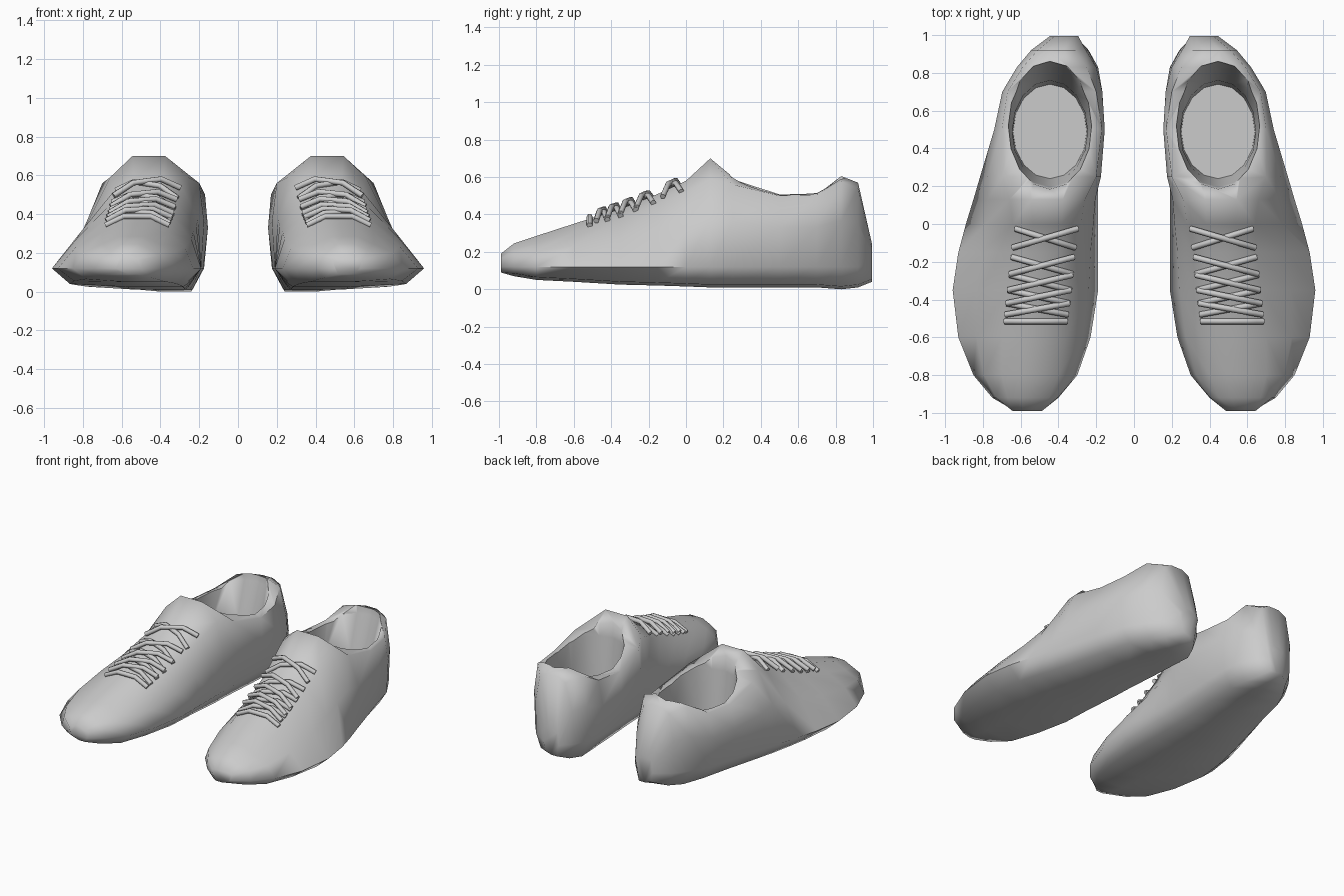
import bpy, bmesh, math

cube = bpy.data.objects.get("Cube")
if cube:
    bpy.data.objects.remove(cube, do_unlink=True)

grey = bpy.data.materials.new("plain_grey")
grey.use_nodes = True
colour = (0.6, 0.6, 0.6, 1)
grey.diffuse_color = colour
grey.node_tree.nodes["Principled BSDF"].inputs["Base Color"].default_value = colour

# Cross-sections from toe to heel:
# y, inner x, outer x, bottom z, top z, top centre x, shoulder half-width, shoulder drop
STATIONS = [
    (-.99, .50, .63, .09, .19, .565, .05, .02),
    (-.92, .40, .75, .07, .245, .56, .11, .03),
    (-.8, .30, .85, .05, .285, .55, .15, .04),
    (-.6, .23, .93, .04, .35, .53, .17, .045),
    (-.35, .19, .96, .025, .43, .50, .17, .05),
    (-.15, .19, .93, .02, .51, .48, .17, .05),
    (0, .19, .89, .015, .58, .46, .18, .06),
    (.13, .19, .85, .01, .70, .46, .2, .11),
    (.25, .19, .815, .01, .60, .45, .25, .04),
    (.5, .18, .74, .01, .52, .435, .265, .02),
    (.7, .175, .685, .01, .525, .435, .235, .02),
    (.83, .19, .61, 0, .605, .42, .17, .03),
    (.92, .24, .54, .01, .57, .41, .10, .03),
    (.995, .31, .43, .04, .24, .37, .05, .03),
]

# Opening: height, centre y, half-width, half-length
OPENING = [(.08, .49, .195, .25), (.3, .49, .2, .27),
           (.55, .525, .225, .33), (.8, .53, .25, .36)]


def section(y, xi, xo, z0, zt, xc, w, ds):
    """Closed outline of the shoe at one station."""
    wide_z, bulge = .12, .02
    inset = .12 * (xo - xi)
    shoulder = zt - ds
    mid_z = (wide_z + shoulder) / 2 + bulge
    return [(x, y, z) for x, z in (
        (xi + inset, z0), ((xi + xo) / 2, z0), (xo - inset, z0 + .015),
        (xo, wide_z), ((xo + xc + w) / 2 + bulge, mid_z), (xc + w, shoulder),
        (xc + w * .42, zt), (xc - w * .42, zt),
        (xc - w, shoulder), ((xi + xc - w) / 2 - bulge, mid_z), (xi, wide_z))]


def oval(z, cy, rx, ry, sides=16):
    turn = math.tau / sides
    return [(.445 + rx * math.cos(i * turn), cy + ry * math.sin(i * turn), z)
            for i in range(sides)]


def loft(name, rings, side):
    """Skin a list of equal rings into a capped solid."""
    bm = bmesh.new()
    loops = [[bm.verts.new((side * x, y, z)) for x, y, z in ring] for ring in rings]
    for a, b in zip(loops, loops[1:]):
        for i in range(len(a)):
            j = (i + 1) % len(a)
            bm.faces.new((a[i], a[j], b[j], b[i]))
    bm.faces.new(loops[0])
    bm.faces.new(loops[-1])
    bmesh.ops.recalc_face_normals(bm, faces=bm.faces)
    mesh = bpy.data.meshes.new(name)
    bm.to_mesh(mesh)
    bm.free()
    mesh.materials.append(grey)
    obj = bpy.data.objects.new(name, mesh)
    bpy.context.collection.objects.link(obj)
    return obj


def upper_at(y):
    """Top height, centre, half-width and drop of the upper at y."""
    for a, b in zip(STATIONS, STATIONS[1:]):
        if a[0] <= y <= b[0]:
            f = (y - a[0]) / (b[0] - a[0])
            return [p + (q - p) * f for p, q in zip(a[4:], b[4:])]


def laces(name, side):
    curve = bpy.data.curves.new(name, "CURVE")
    curve.dimensions = "3D"
    curve.bevel_depth = .016
    curve.bevel_resolution = 1
    curve.use_fill_caps = True

    def strand(y_mid, slope, lift):
        steps = (-1, -.75, -.42, 0, .42, .75, 1)
        spline = curve.splines.new("POLY")
        spline.points.add(len(steps) - 1)
        for point, t in zip(spline.points, steps):
            y = y_mid + slope * t
            top, centre, half, drop = upper_at(y)
            z = top + lift - drop * max(0, abs(t) - .42) / .58
            point.co = (side * (centre + t * .165), y, z, 1)

    # Straight bar at the toe end, then crossing pairs up to the throat
    strand(-.515, 0, .012)
    for y_mid, slope in ((-.45, .03), (-.385, .035), (-.31, .04), (-.22, .045), (-.075, .05)):
        strand(y_mid, slope, .012)
        strand(y_mid, -slope, .026)
    curve.materials.append(grey)
    bpy.context.collection.objects.link(bpy.data.objects.new(name, curve))


for label, side in (("left", 1), ("right", -1)):
    # Shoe body hollowed by the foot opening
    shoe = loft(label + "_shoe_body", [section(*s) for s in STATIONS], side)
    cutter = loft(label + "_opening_cutter", [oval(*r) for r in OPENING], side)
    cutter.hide_render = True
    cut = shoe.modifiers.new("opening", "BOOLEAN")
    cut.operation = "DIFFERENCE"
    cut.solver = "EXACT"
    cut.object = cutter
    bpy.ops.object.select_all(action="DESELECT")
    bpy.context.view_layer.objects.active = shoe
    shoe.select_set(True)
    bpy.ops.object.modifier_apply(modifier=cut.name)
    bpy.data.objects.remove(cutter, do_unlink=True)
    bpy.ops.object.shade_smooth_by_angle(angle=math.radians(72))
    laces(label + "_laces", side)
